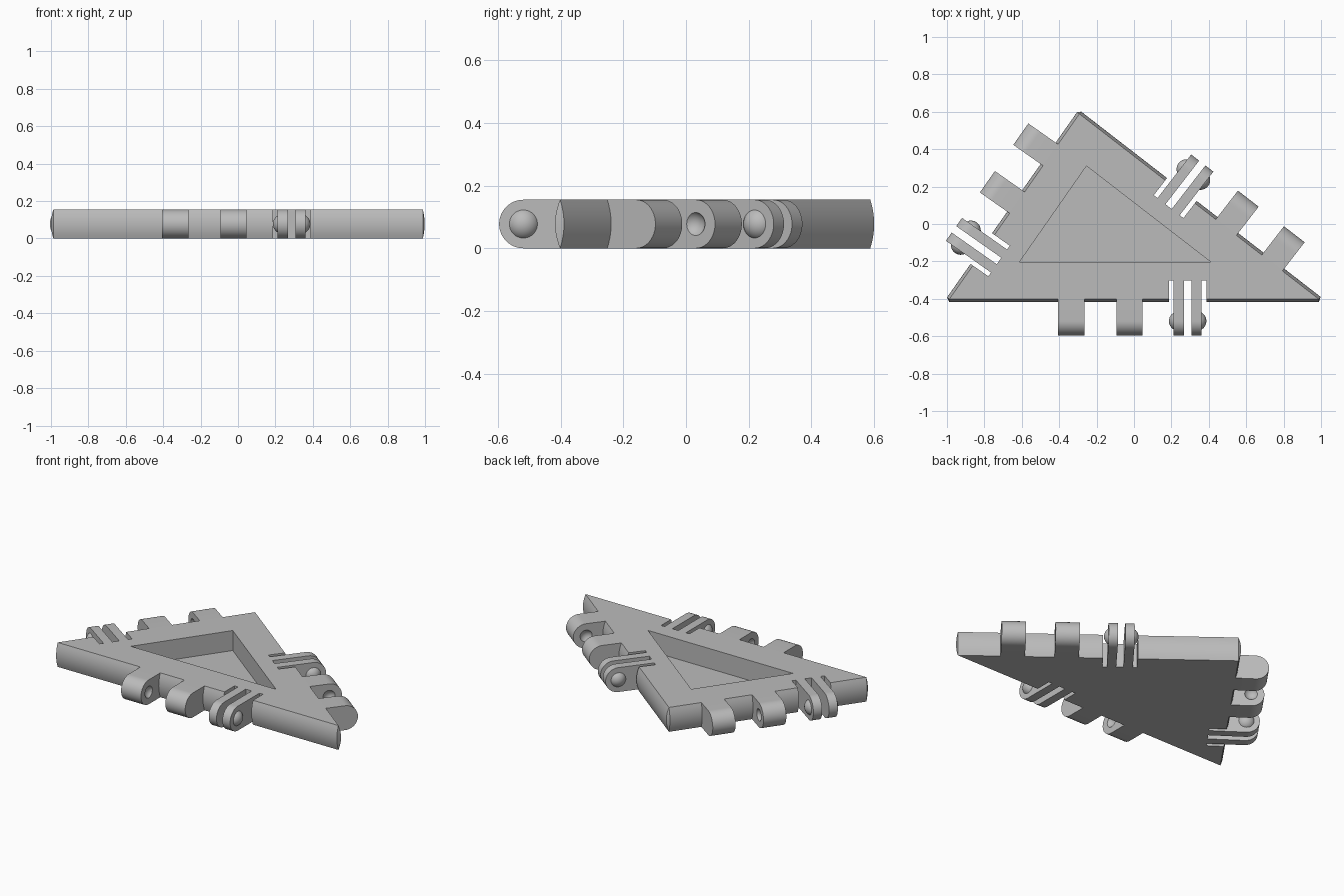
import bpy, bmesh, math
from mathutils import Vector, Matrix

if "Cube" in bpy.data.objects:
    bpy.data.objects.remove(bpy.data.objects["Cube"], do_unlink=True)

H = 0.155            # plate thickness
R = H / 2            # knuckle radius
REACH = 0.117        # hinge axis distance from plate edge
BULGE = 0.016        # outward bow of the plate rim
CORNERS = [Vector((-0.987, -0.402)), Vector((0.988, -0.402)), Vector((-0.292, 0.588))]
POCKET = [(-0.612, -0.203), (0.41, -0.203), (-0.254, 0.31)]
FIRST_TAB = [0.652, 0.316, 0.268]   # distance of the first tab along each edge
SPACING = 0.311

grey = bpy.data.materials.new("light grey plastic")
grey.use_nodes = True
colour = (0.5, 0.5, 0.5, 1)
grey.diffuse_color = colour
grey.node_tree.nodes["Principled BSDF"].inputs["Base Color"].default_value = colour


def make(name, bm, matrix=Matrix()):
    bmesh.ops.recalc_face_normals(bm, faces=bm.faces)
    mesh = bpy.data.meshes.new(name)
    bm.to_mesh(mesh)
    bm.free()
    obj = bpy.data.objects.new(name, mesh)
    obj.matrix_world = matrix
    bpy.context.collection.objects.link(obj)
    mesh.materials.append(grey)
    return obj


def loft(rings):
    """Closed solid through a stack of equal-length rings."""
    bm = bmesh.new()
    loops = [[bm.verts.new(p) for p in ring] for ring in rings]
    n = len(loops[0])
    for a, b in zip(loops, loops[1:]):
        for i in range(n):
            bm.faces.new((a[i], a[(i + 1) % n], b[(i + 1) % n], b[i]))
    bm.faces.new(loops[0])
    bm.faces.new(loops[-1])
    return bm


def box(x0, x1, y0, y1, z0, z1):
    return loft([[(x0, y0, z), (x1, y0, z), (x1, y1, z), (x0, y1, z)] for z in (z0, z1)])


def ball(radius, centre):
    bm = bmesh.new()
    bmesh.ops.create_uvsphere(bm, u_segments=32, v_segments=20, radius=radius,
                              matrix=Matrix.Translation(centre))
    return bm


def cut(target, cutter):
    mod = target.modifiers.new("cut", 'BOOLEAN')
    mod.operation, mod.solver, mod.object = 'DIFFERENCE', 'EXACT', cutter
    bpy.context.view_layer.update()
    bpy.context.view_layer.objects.active = target
    bpy.ops.object.modifier_apply(modifier=mod.name)
    bpy.data.objects.remove(cutter, do_unlink=True)


def knuckle(name, x0, x1, frame):
    """Round-ended lug reaching outward (local -y) from the plate edge."""
    arc = [math.pi * (0.5 + i / 24) for i in range(25)]
    outline = [(0, 0), (0, H)]
    outline += [(-REACH + R * math.cos(a), R + R * math.sin(a)) for a in arc]
    return make(name, loft([[(x, y, z) for y, z in outline] for x in (x0, x1)]), frame)


# Local frames: x along the edge, -y outward
frames, normals = [], []
for i in range(3):
    d = (CORNERS[(i + 1) % 3] - CORNERS[i]).normalized()
    normals.append(Vector((d.y, -d.x)))
    start = CORNERS[i] + d * FIRST_TAB[i]
    frames.append(Matrix.Translation(start.to_3d()) @ Matrix.Rotation(math.atan2(d.y, d.x), 4, 'Z'))

# Triangular plate with bowed rim
layers = []
for k in range(11):
    t = 2 * k / 10 - 1
    off = max(BULGE * (1 - t * t), 0.0003)
    ring = []
    for i, c in enumerate(CORNERS):
        for n in (normals[i - 1], normals[i]):
            p = c + n * off
            ring.append((p.x, p.y, H * k / 10))
    layers.append(ring)
plate = make("plate", loft(layers))

# Recessed triangular pocket
cut(plate, make("pocket_cutter", loft([[(x, y, z) for x, y in POCKET] for z in (0.028, H + 0.1)])))

parts = [plate]
clip = 2 * SPACING
for side, frame in zip(("front", "right", "left"), frames):
    # Flex slots around the clip prongs
    for a, b in ((-0.1, -0.075), (-0.021, 0.021), (0.075, 0.1)):
        cut(plate, make("slot_cutter", box(clip + a, clip + b, -0.06, 0.1, -0.1, H + 0.1), frame))

    # Two socket tabs with dimples on their facing sides
    for n, sign in ((0, 1), (1, -1)):
        centre = n * SPACING
        tab = knuckle(f"{side}_tab_{n + 1}", centre - 0.07, centre + 0.07, frame)
        dimple = ball(0.044, (centre + sign * (0.07 + 0.024), -REACH, R))
        cut(tab, make("dimple_cutter", dimple, frame))
        parts.append(tab)

    # Clip prongs with snap bumps on their outer sides
    for sign, label in ((-1, "a"), (1, "b")):
        x0, x1 = sorted((clip + sign * 0.021, clip + sign * 0.075))
        parts.append(knuckle(f"{side}_prong_{label}", x0, x1, frame))
        cap = ball(0.053, (clip + sign * 0.047, -REACH, R))
        plane = (clip + sign * 0.07, 0, 0)
        geom = cap.verts[:] + cap.edges[:] + cap.faces[:]
        bmesh.ops.bisect_plane(cap, geom=geom, plane_co=plane, plane_no=(sign, 0, 0), clear_inner=True)
        parts.append(make(f"{side}_bump_{label}", cap, frame))

# Smooth curved surfaces, sharp edges kept
bpy.ops.object.select_all(action='DESELECT')
for obj in parts:
    obj.select_set(True)
bpy.context.view_layer.objects.active = plate
bpy.ops.object.shade_smooth_by_angle(angle=math.radians(30))
